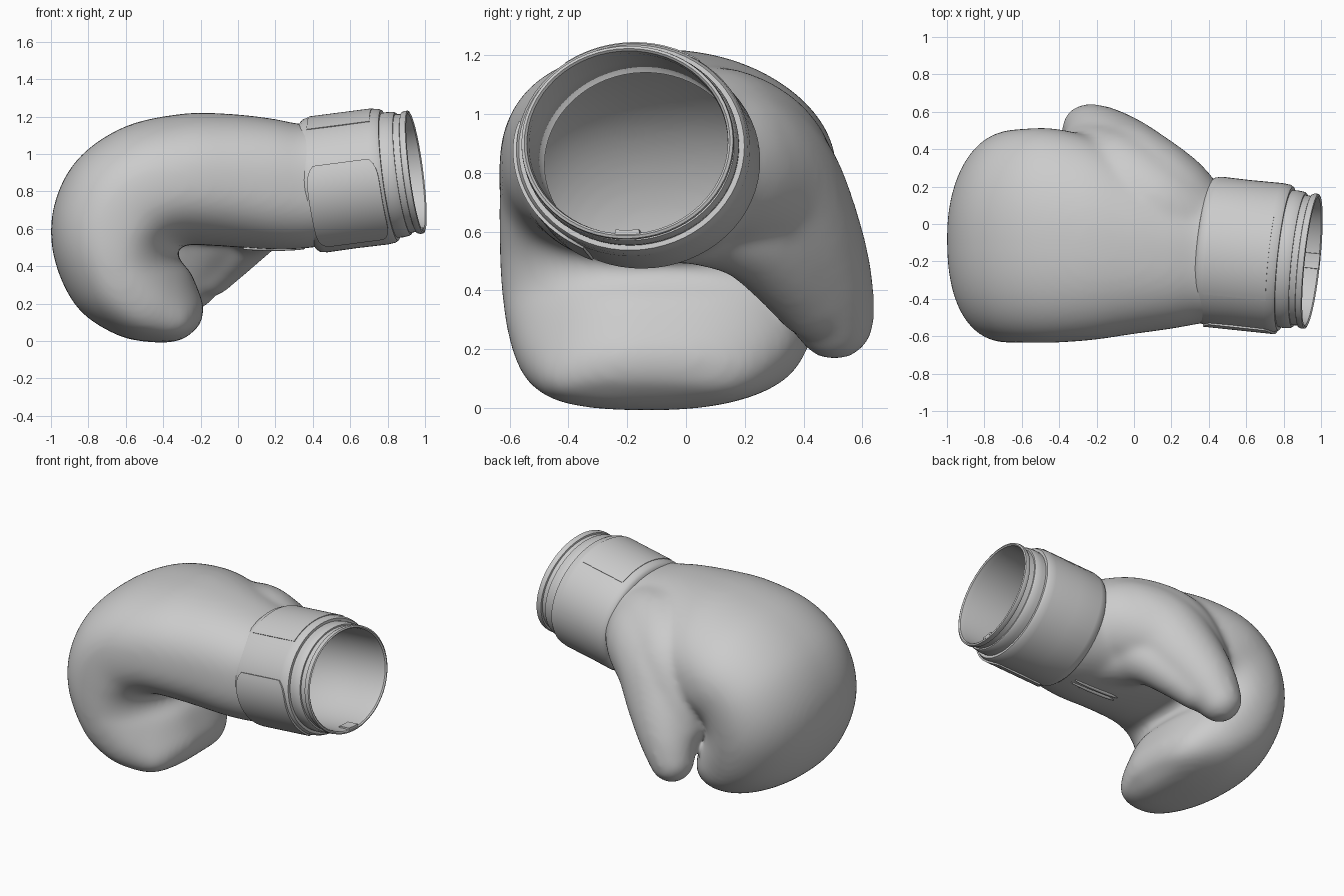
import bpy, bmesh, math
from mathutils import Vector, Matrix

if "Cube" in bpy.data.objects:
    bpy.data.objects.remove(bpy.data.objects["Cube"])

# cuff frame: start centre, axis, sideways and upward directions
C = Vector((0.38, -0.14, 0.83))
A = Vector((1, -0.105, 0.13)).normalized()
V = A.cross(Vector((0, 1, 0))).normalized()
U = V.cross(A).normalized()


def cuff_point(t, ang, r):
    return C + A * t + U * (0.40 * r * math.cos(ang)) + V * (0.365 * r * math.sin(ang))


def finish(name, bm, angle=35):
    bmesh.ops.recalc_face_normals(bm, faces=bm.faces)
    me = bpy.data.meshes.new(name)
    bm.to_mesh(me)
    bm.free()
    ob = bpy.data.objects.new(name, me)
    bpy.context.collection.objects.link(ob)
    bpy.ops.object.select_all(action='DESELECT')
    ob.select_set(True)
    bpy.context.view_layer.objects.active = ob
    bpy.ops.object.shade_smooth_by_angle(angle=math.radians(angle))
    return ob


def bridge(bm, rings, closed=True):
    for a, b in zip(rings, rings[1:]):
        n = len(a)
        for i in range(n if closed else n - 1):
            j = (i + 1) % n
            bm.faces.new((a[i], a[j], b[j], b[i]))


def smooth_keys(keys, steps):
    # Catmull-Rom interpolation of key tuples
    k = [keys[0]] + list(keys) + [keys[-1]]
    out = []
    for i in range(1, len(k) - 2):
        for s in range(steps):
            t = s / steps
            out.append([0.5 * (2 * b + (c - a) * t + (2 * a - 5 * b + 4 * c - d) * t * t
                               + (3 * b - a - 3 * c + d) * t ** 3)
                        for a, b, c, d in zip(*k[i - 1:i + 3])])
    return out + [list(keys[-1])]


# hand: rings of outer x,z / inner x,z / y range, curling from wrist to fingertips
hand = [
    (0.46, 1.17, 0.53, 0.53, -0.52, 0.20),
    (0.34, 1.16, 0.40, 0.50, -0.53, 0.22),
    (0.18, 1.19, 0.22, 0.49, -0.56, 0.27),
    (-0.05, 1.215, 0.02, 0.50, -0.59, 0.37),
    (-0.30, 1.215, -0.14, 0.51, -0.62, 0.46),
    (-0.61, 1.145, -0.25, 0.515, -0.635, 0.51),
    (-0.86, 0.97, -0.31, 0.50, -0.635, 0.51),
    (-0.985, 0.72, -0.32, 0.46, -0.635, 0.50),
    (-0.985, 0.45, -0.30, 0.42, -0.63, 0.48),
    (-0.86, 0.18, -0.255, 0.37, -0.61, 0.44),
    (-0.64, 0.03, -0.215, 0.28, -0.57, 0.38),
    (-0.43, -0.008, -0.185, 0.19, -0.51, 0.27),
    (-0.31, 0.005, -0.19, 0.13, -0.46, 0.18),
    (-0.25, 0.04, -0.205, 0.085, -0.40, 0.10),
]
bm = bmesh.new()
rings = []
for ox, oz, ix, iz, y0, y1 in smooth_keys(hand, 5):
    ring = []
    for i in range(56):
        f = 2 * math.pi * i / 56
        n = 2.1 if i < 14 else 2.4     # rounder on the thumb side of the back
        c, s = (math.copysign(abs(v) ** (2 / n), v) for v in (math.cos(f), math.sin(f)))
        p = Vector(((ox + ix) / 2 + c * (ox - ix) / 2,
                    (y0 + y1) / 2 + s * (y1 - y0) / 2,
                    (oz + iz) / 2 + c * (oz - iz) / 2))
        # little-finger corner is set back
        back = max(0, (-0.2 - p.y) / 0.4) ** 1.5 * max(0, min(1, (0.6 - p.z) / 0.2))
        p.x -= 0.09 * back * max(0, min(1, (p.x + 0.8) / 0.5)) * (ox < 0)
        ring.append(bm.verts.new(p))
    rings.append(ring)
bridge(bm, rings)
bm.faces.new(rings[0])
bm.faces.new(rings[-1])
bmesh.ops.recalc_face_normals(bm, faces=bm.faces)

# thumb, web to the hand and palm pad: chains of swelling balls
thumb = [
    (0.30, 0.00, 0.84, 0.25),
    (0.15, 0.12, 0.83, 0.29),
    (0.00, 0.25, 0.76, 0.275),
    (-0.10, 0.36, 0.60, 0.235),
    (-0.19, 0.455, 0.43, 0.182),
    (-0.25, 0.505, 0.300, 0.137),
]
web = [
    (0.27, 0.01, 0.88, 0.25),
    (0.10, 0.11, 0.89, 0.27),
    (-0.08, 0.25, 0.82, 0.25),
    (-0.20, 0.36, 0.66, 0.18),
    (-0.27, 0.415, 0.49, 0.125),
]
pad = [
    (0.20, -0.02, 0.71, 0.22),
    (0.11, 0.08, 0.69, 0.21),
    (0.07, 0.22, 0.60, 0.165),
    (-0.03, 0.33, 0.48, 0.14),
    (-0.14, 0.42, 0.36, 0.12),
]
for x, y, z, r in smooth_keys(thumb, 6) + smooth_keys(web, 5) + smooth_keys(pad, 5):
    bmesh.ops.create_uvsphere(bm, u_segments=24, v_segments=14, radius=r,
                              matrix=Matrix.Translation((x, y, z)))
body = finish("glove_hand", bm)
m = body.modifiers.new("fuse", 'REMESH')
m.mode = 'VOXEL'
m.voxel_size = 0.016
m = body.modifiers.new("soften", 'SMOOTH')
m.factor = 0.5
m.iterations = 28
dg = bpy.context.evaluated_depsgraph_get()
bm = bmesh.new()
bm.from_mesh(bpy.data.meshes.new_from_object(body.evaluated_get(dg)))
bpy.data.objects.remove(body)

# open the hand at the wrist
bmesh.ops.bisect_plane(bm, geom=bm.verts[:] + bm.edges[:] + bm.faces[:],
                       plane_co=C + A * 0.05, plane_no=A, clear_outer=True)
finish("glove_hand", bm, 60)

# cuff with stepped lip, rim and inner lining
profile = [(0.03, 0.85), (-0.005, 0.91), (0.0, 0.945), (0.015, 0.98), (0.05, 1.0), (0.2, 0.995),
           (0.38, 1.0), (0.42, 0.99), (0.437, 0.965), (0.437, 0.92), (0.465, 0.925), (0.50, 0.915),
           (0.51, 0.90), (0.51, 0.875), (0.543, 0.87), (0.546, 0.895), (0.56, 0.91),
           (0.578, 0.905), (0.582, 0.88), (0.575, 0.86), (0.54, 0.85), (0.3, 0.85), (0.03, 0.85)]
bm = bmesh.new()
rings = [[bm.verts.new(cuff_point(t, 2 * math.pi * i / 64, r)) for i in range(64)]
         for t, r in profile]
bridge(bm, rings)
bmesh.ops.remove_doubles(bm, verts=bm.verts, dist=1e-5)
finish("wrist_cuff", bm)


# curved patches that lie on the cuff
def patch(name, a0, a1, t0, t1, top, base, rounding):
    bm = bmesh.new()
    n, k = 24, 8
    rows = []
    for i in range(n + 1):
        s = -1 + 2 * min(max(i - 1, 0), n - 2) / (n - 2)
        ang = math.radians((a0 + a1) / 2 + s * (a1 - a0) / 2)
        half = (t1 - t0) / 2 * (1 - rounding * abs(s) ** 6)
        row = []
        for j in range(k + 1):
            q = -1 + 2 * min(max(j - 1, 0), k - 2) / (k - 2)
            edge = i in (0, n) or j in (0, k)
            row.append(bm.verts.new(cuff_point((t0 + t1) / 2 + q * half, ang,
                                               base if edge else top)))
        rows.append(row)
    bridge(bm, rows, closed=False)
    bmesh.ops.remove_doubles(bm, verts=bm.verts, dist=1e-5)
    finish(name, bm)


patch("top_strap_panel", 56, 125, 0.05, 0.39, 1.008, 0.98, 0.0)
patch("side_strap_tab", 164, 245, 0.03, 0.42, 1.02, 0.98, 0.22)
patch("rim_loop", 263, 277, 0.50, 0.58, 0.825, 0.87, 0.0)

# lace slit lips under the wrist
for side, y in (("left", -0.165), ("right", -0.13)):
    bm = bmesh.new()
    bmesh.ops.create_uvsphere(bm, u_segments=16, v_segments=10, radius=1,
                              matrix=Matrix.Translation((0.19, y, 0.495))
                              @ Matrix.Diagonal((0.17, 0.013, 0.013, 1)))
    finish("lace_slit_" + side, bm)
